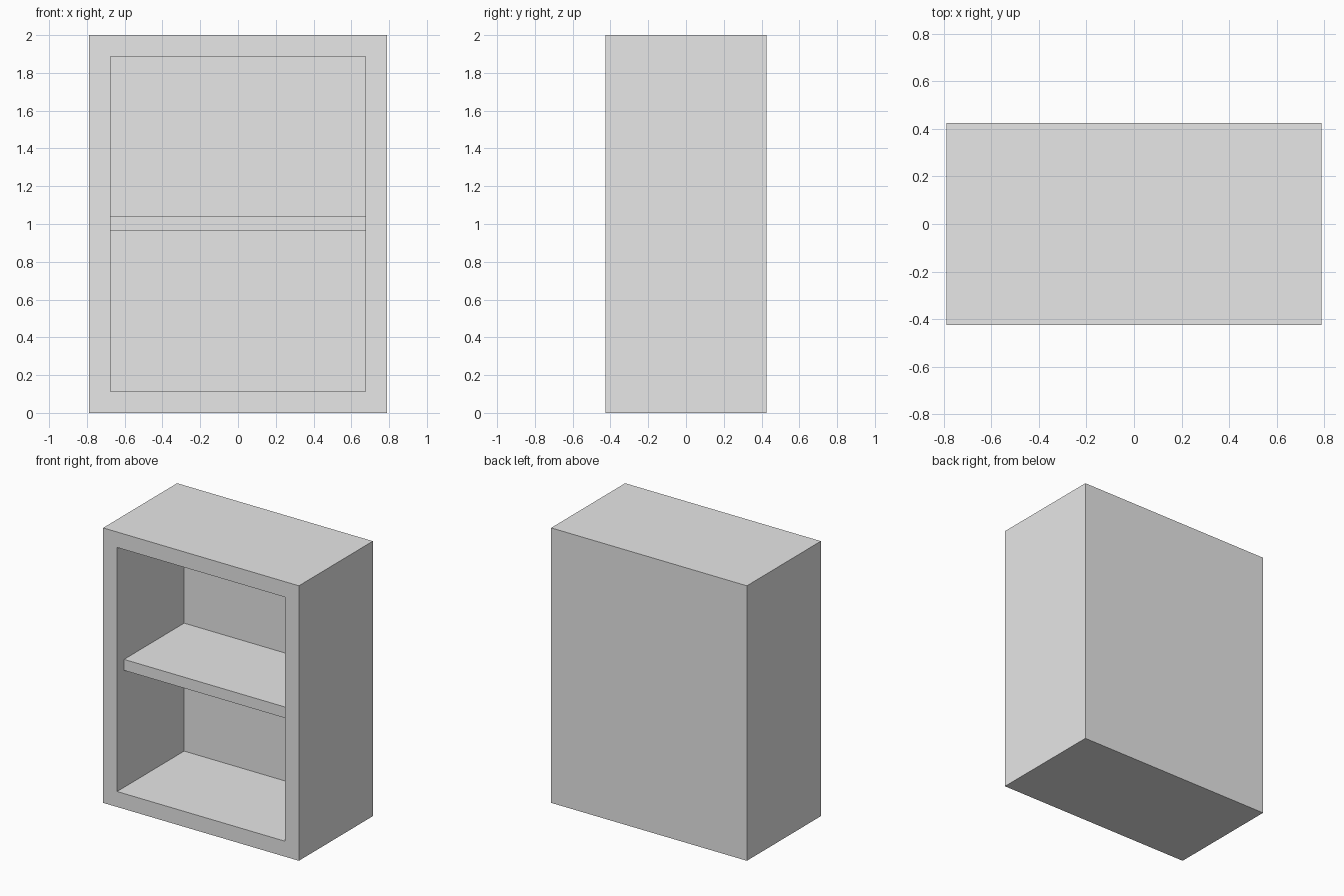
import bpy
import bmesh
from mathutils import Matrix, Vector

WIDTH, DEPTH, HEIGHT = 1.575, 0.85, 2.0
FRAME = 0.1125        # side, top and bottom thickness
BACK = 0.08           # back panel thickness
SHELF = 0.08          # shelf thickness
SETBACK = 0.08        # shelf distance behind the front edge

cube = bpy.data.objects.get("Cube")
if cube:
    bpy.data.objects.remove(cube, do_unlink=True)

# Single light grey finish
grey = bpy.data.materials.new("light_grey")
grey.use_nodes = True
grey.diffuse_color = (0.8, 0.8, 0.8, 1)
grey.node_tree.nodes["Principled BSDF"].inputs["Base Color"].default_value = grey.diffuse_color


def box(size, center):
    bm = bmesh.new()
    bmesh.ops.create_cube(bm, size=1, matrix=Matrix.Translation(center) @ Matrix.Diagonal((*size, 1)))
    return bm


def finish(bm, name):
    bmesh.ops.recalc_face_normals(bm, faces=bm.faces)
    mesh = bpy.data.meshes.new(name)
    bm.to_mesh(mesh)
    bm.free()
    mesh.materials.append(grey)
    obj = bpy.data.objects.new(name, mesh)
    bpy.context.collection.objects.link(obj)
    return obj


# Cabinet: a solid block with its front inset and pushed back into a recess
bm = box((WIDTH, DEPTH, HEIGHT), (0, 0, HEIGHT / 2))
front = min(bm.faces, key=lambda f: f.calc_center_median().y)
bmesh.ops.inset_region(bm, faces=[front], thickness=FRAME, use_even_offset=True)
recess = bmesh.ops.extrude_face_region(bm, geom=[front])["geom"]
if front.is_valid:
    bmesh.ops.delete(bm, geom=[front], context="FACES_ONLY")
bmesh.ops.translate(bm, vec=Vector((0, DEPTH - BACK, 0)),
                    verts=[v for v in recess if isinstance(v, bmesh.types.BMVert)])
finish(bm, "cabinet_body")

# Middle shelf, set back from the opening
front_y = -DEPTH / 2 + SETBACK
back_y = DEPTH / 2 - BACK
finish(box((WIDTH - 2 * FRAME, back_y - front_y, SHELF),
           (0, (front_y + back_y) / 2, HEIGHT / 2 + 0.003)), "shelf")
